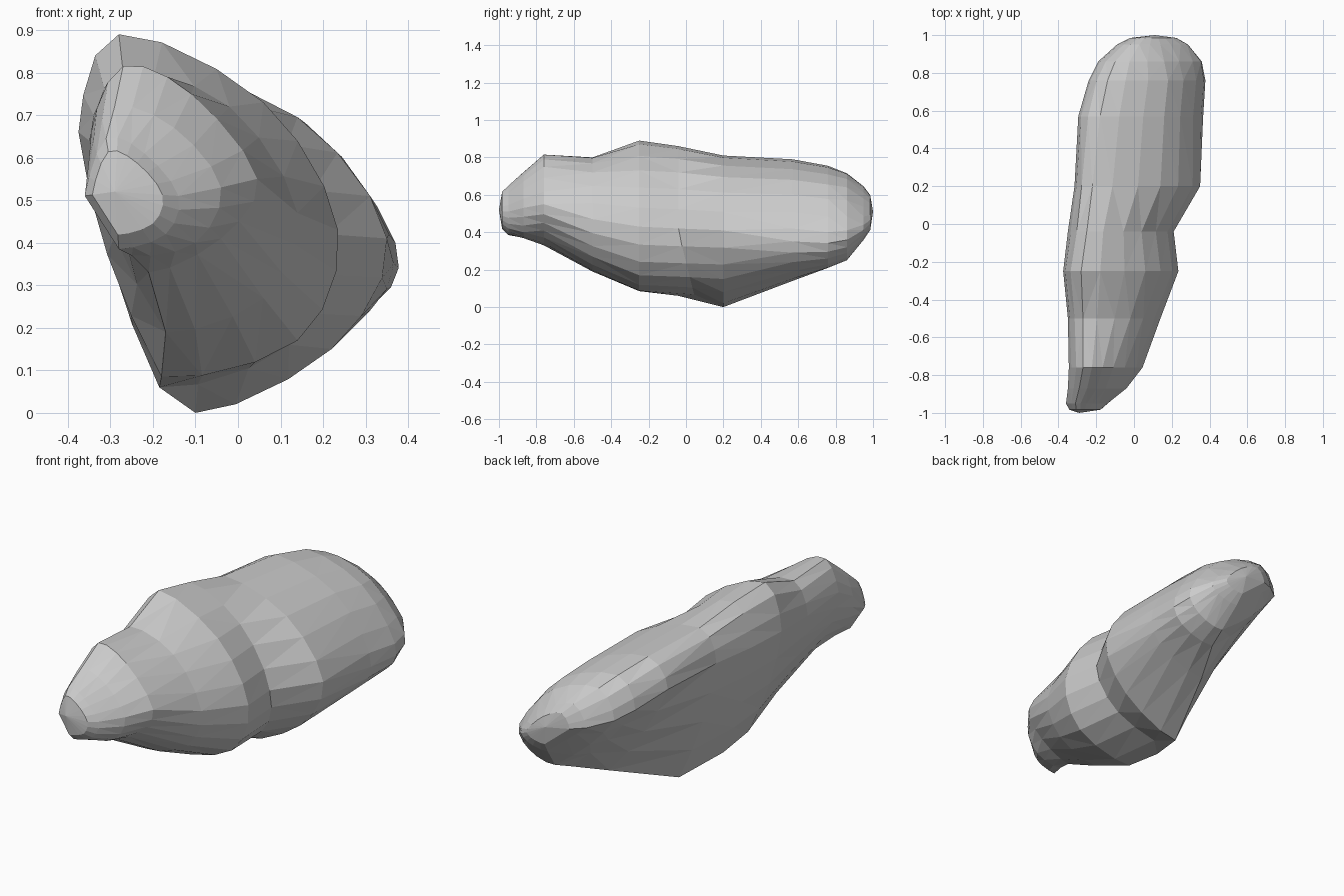
import bpy, bmesh
from mathutils import Vector

if "Cube" in bpy.data.objects:
    bpy.data.objects.remove(bpy.data.objects["Cube"])

# Cross-sections along the body: y, then (x, z) of
# left ridge, crest, upper shoulder, right side, lower shoulder, keel
SECTIONS = [
    (-0.95, -.36, .51, -.31, .645, -.22, .61, -.14, .51, -.17, .42, -.28, .385),
    (-0.87, -.35, .60, -.29, .72, -.15, .67, -.04, .53, -.10, .40, -.25, .37),
    (-0.76, -.345, .66, -.27, .815, -.11, .75, .045, .55, -.04, .41, -.21, .33),
    (-0.50, -.35, .64, -.27, .80, -.02, .72, .14, .47, .06, .27, -.17, .19),
    (-0.25, -.375, .66, -.28, .89, .06, .73, .235, .43, .14, .17, -.18, .085),
    (-0.04, -.35, .65, -.25, .86, .04, .72, .21, .42, .12, .16, -.185, .06),
    (0.20, -.315, .65, -.22, .81, .14, .695, .35, .41, .22, .15, -.10, .00),
    (0.57, -.295, .65, -.18, .79, .16, .68, .355, .42, .31, .24, .04, .14),
    (0.76, -.24, .60, -.14, .755, .18, .655, .37, .40, .325, .26, .13, .21),
    (0.86, -.19, .57, -.10, .715, .16, .64, .355, .41, .30, .29, .15, .25),
    (0.95, -.09, .54, -.02, .645, .14, .58, .28, .44, .25, .38, .13, .36),
]
STEPS, FLAT = 3, 4


def spline(a, b, c, d, t):
    return 0.5 * (2*b + (c-a)*t + (2*a-5*b+4*c-d)*t*t + (3*b-a-3*c+d)*t**3)


def outline(sec):
    """Rounded outer arc plus the nearly flat underside of one section."""
    y = sec[0]
    p = [Vector((sec[i], y, sec[i+1])) for i in range(1, 13, 2)]
    ends = p[-1].lerp(p[0], .7), p[-1].lerp(p[0], .3)
    q = [ends[0]] + p + [ends[1]]
    pts = [spline(*q[i:i+4], k / STEPS) for i in range(len(p) - 1) for k in range(STEPS)]
    # The groove leans towards the back in its lower part
    if y == -0.04:
        for v in pts:
            v.y += .25 * max(0, .4 - v.z)
    bulge = .03 if abs(y) < .9 else 0
    for k in range(FLAT):
        t = k / FLAT
        v = p[-1].lerp(p[0], t)
        v.x -= bulge * 4 * t * (1 - t)
        pts.append(v)
    return pts


def shrink(pts, centre, y, s):
    """Smaller copy of an end ring, moved to y, for a rounded cap."""
    return [Vector((centre.x + (p.x - centre.x) * s, y, centre.z + (p.z - centre.z) * s))
            for p in pts]


# Body sections and rounded ends
loops = [outline(s) for s in SECTIONS]
front_tip, back_tip = Vector((-.29, -1, .52)), Vector((.11, 1, .51))
loops.insert(0, shrink(loops[0], front_tip, -.983, .75))
loops.append(shrink(loops[-1], back_tip, .985, .65))

# Loft the faceted body and close both ends with a fan
bm = bmesh.new()
rings = [[bm.verts.new(p) for p in loop] for loop in loops]
n = len(rings[0])
for r0, r1 in zip(rings, rings[1:]):
    for i in range(n):
        bm.faces.new((r0[i], r0[(i+1) % n], r1[(i+1) % n], r1[i]))
for ring, tip in ((rings[0], front_tip), (rings[-1], back_tip)):
    v = bm.verts.new(tip)
    for i in range(n):
        bm.faces.new((ring[i], ring[(i+1) % n], v))
bmesh.ops.triangulate(bm, faces=bm.faces[:])
bmesh.ops.recalc_face_normals(bm, faces=bm.faces)

# Rest on the ground
low = min(v.co.z for v in bm.verts)
bmesh.ops.translate(bm, verts=bm.verts, vec=(0, 0, -low))
mesh = bpy.data.meshes.new("ridged_body")
bm.to_mesh(mesh)
bm.free()
body = bpy.data.objects.new("ridged_body", mesh)
bpy.context.collection.objects.link(body)
